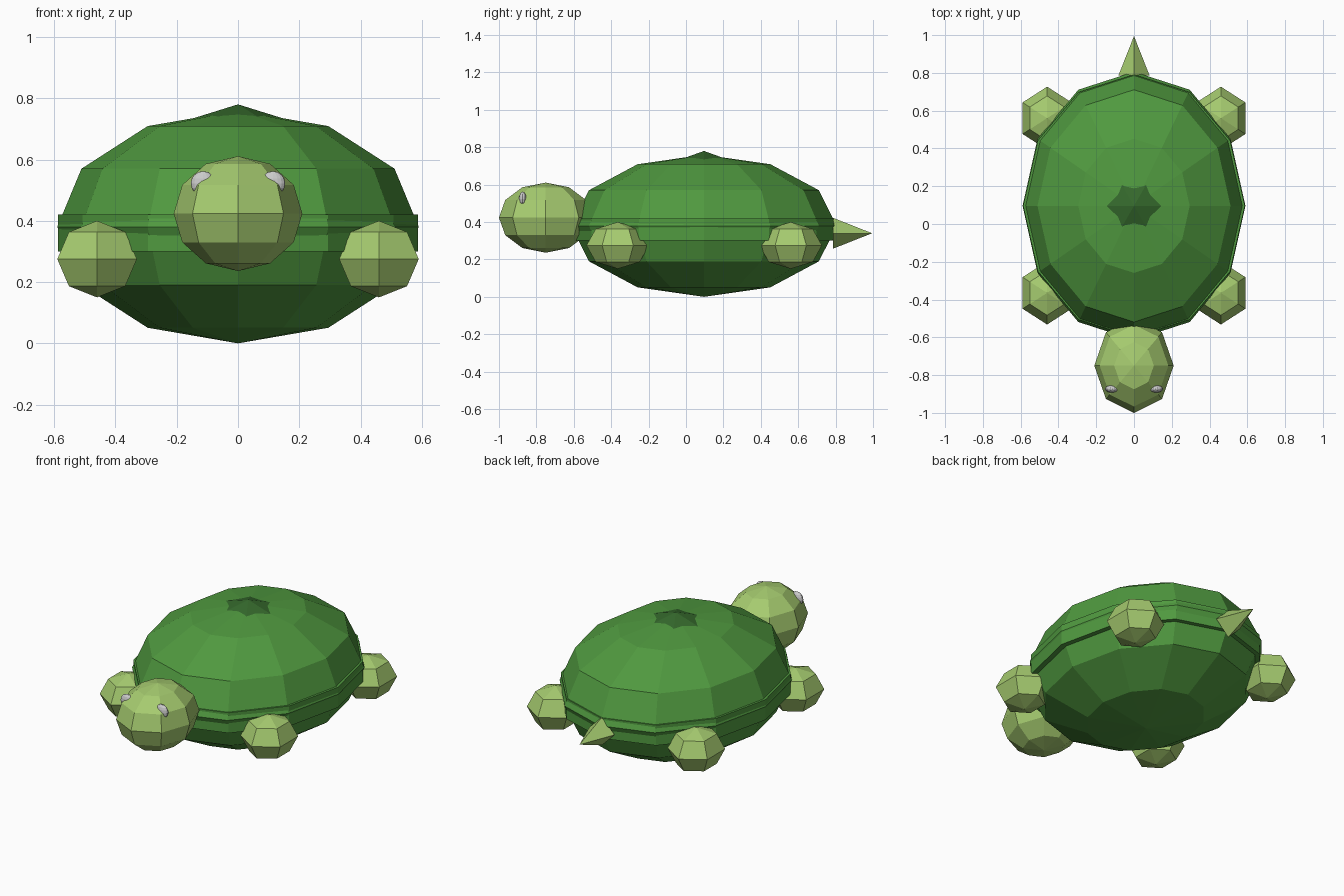
import bpy, math

if "Cube" in bpy.data.objects:
    bpy.data.objects.remove(bpy.data.objects["Cube"])


def material(name, rgb):
    m = bpy.data.materials.new(name)
    m.diffuse_color = (*rgb, 1)
    m.use_nodes = True
    m.node_tree.nodes["Principled BSDF"].inputs["Base Color"].default_value = m.diffuse_color
    return m


shell_green = material("shell_green", (0.08, 0.32, 0.05))
dark_green = material("dark_green", (0.035, 0.14, 0.025))
skin_green = material("skin_green", (0.38, 0.60, 0.16))
white = material("white", (0.9, 0.9, 0.9))


def finish(name, scale, mat):
    ob = bpy.context.object
    ob.name = name
    ob.scale = scale
    ob.data.materials.append(mat)
    return ob


def ball(name, loc, scale, mat, segments, rings):
    bpy.ops.mesh.primitive_uv_sphere_add(segments=segments, ring_count=rings, radius=1, location=loc)
    return finish(name, scale, mat)


# Shell: faceted ellipsoid
ball("shell", (0, 0.096, 0.38), (0.59, 0.71, 0.38), shell_green, 12, 6)

# Rim band around the shell; the shell's equator just pokes through it
bpy.ops.mesh.primitive_cylinder_add(vertices=12, radius=1, depth=0.12, location=(0, 0.096, 0.36))
finish("shell_rim", (0.587, 0.695, 1), shell_green)

# Six-sided plate on the crown of the shell
bpy.ops.mesh.primitive_cone_add(vertices=6, radius1=0.18, radius2=0, depth=0.056,
                                location=(0, 0.096, 0.752), rotation=(0, 0, math.pi / 6))
finish("top_plate", (1, 1, 1), dark_green)

# Head
ball("head", (0, -0.75, 0.4235), (0.21, 0.25, 0.1875), skin_green, 8, 6)

# Eyes and legs, mirrored left and right
for side, s in (("left", 1), ("right", -1)):
    ball(f"{side}_eye", (s * 0.114, -0.873, 0.522), (0.04, 0.02, 0.04), white, 16, 8)
    for end, y in (("front", -0.365), ("back", 0.56)):
        ball(f"{side}_{end}_leg", (s * 0.46, y, 0.275), (0.15, 0.167, 0.125), skin_green, 6, 4)

# Tail: four-sided spike pointing backwards
bpy.ops.mesh.primitive_cone_add(vertices=4, radius1=0.083, radius2=0, depth=0.21,
                                location=(0, 0.89, 0.34), rotation=(-math.pi / 2, 0, 0))
finish("tail", (1, 1, 1), skin_green)
